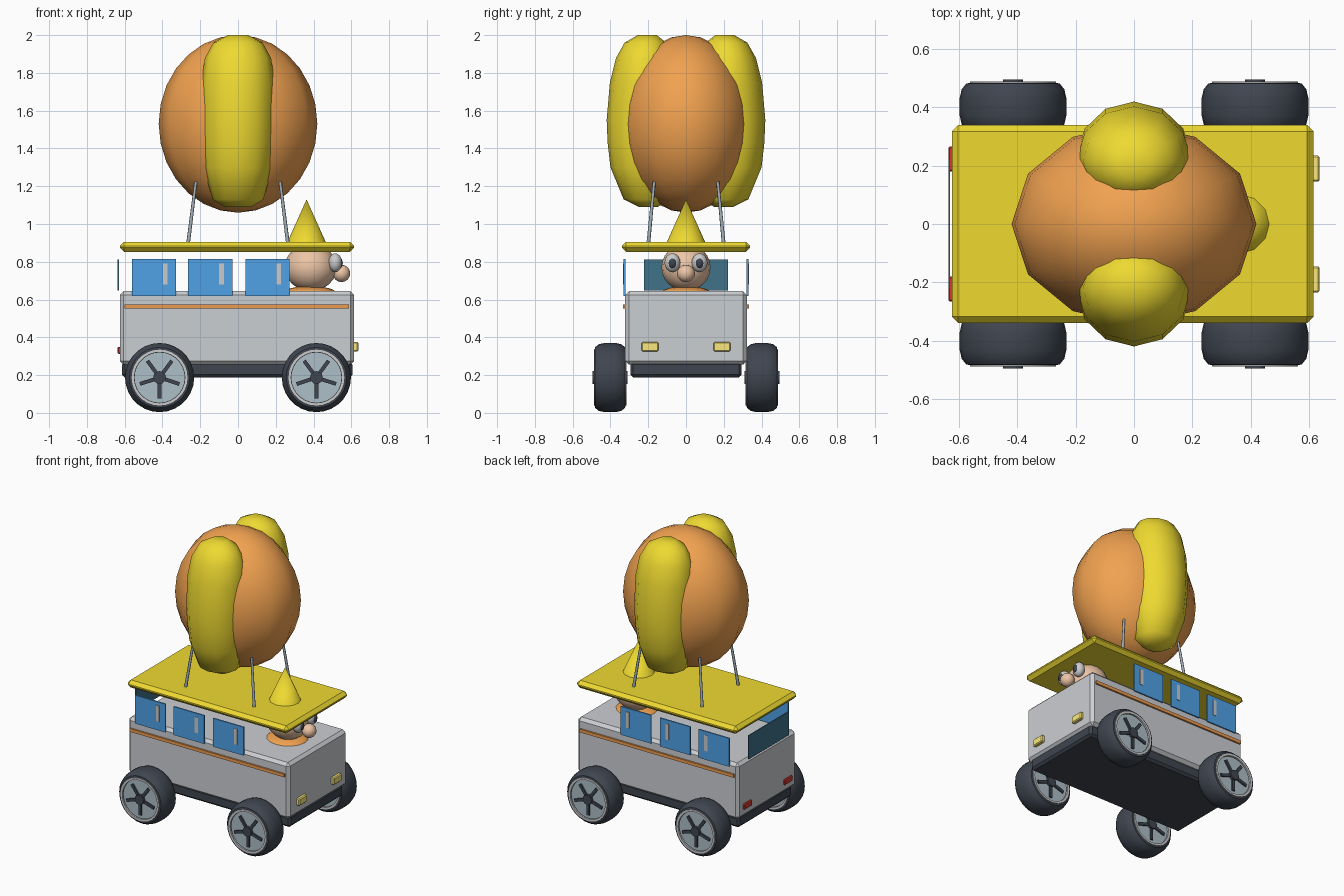
import bpy, bmesh, math
from mathutils import Vector, Matrix

if "Cube" in bpy.data.objects:
    bpy.data.objects.remove(bpy.data.objects["Cube"])

COL = {"yellow": (0.86, 0.70, 0.03), "orange": (0.88, 0.36, 0.08), "dark": (0.05, 0.06, 0.08),
       "blue": (0.08, 0.36, 0.80), "skin": (0.85, 0.56, 0.38), "white": (0.88, 0.88, 0.86),
       "rim": (0.42, 0.52, 0.58), "red": (0.7, 0.04, 0.03), "glass": (0.05, 0.17, 0.25),
       "body": (0.60, 0.62, 0.65), "steel": (0.35, 0.42, 0.46), "lamp": (0.95, 0.8, 0.2),
       "stripe": (0.85, 0.33, 0.08)}
MATS = {}


def finish(name, bm, col, angle=40):
    bmesh.ops.recalc_face_normals(bm, faces=bm.faces)
    me = bpy.data.meshes.new(name)
    bm.to_mesh(me)
    bm.free()
    ob = bpy.data.objects.new(name, me)
    bpy.context.collection.objects.link(ob)
    if col not in MATS:
        MATS[col] = bpy.data.materials.new(col)
        MATS[col].diffuse_color = (*COL[col], 1)
    me.materials.append(MATS[col])
    if angle:
        bpy.ops.object.select_all(action='DESELECT')
        ob.select_set(True)
        bpy.context.view_layer.objects.active = ob
        bpy.ops.object.shade_smooth_by_angle(angle=math.radians(angle))
    return ob


def box(name, lo, hi, col, bevel=0):
    bm = bmesh.new()
    lo, hi = Vector(lo), Vector(hi)
    m = Matrix.Translation((lo + hi) / 2) @ Matrix.Diagonal((*(hi - lo), 1))
    bmesh.ops.create_cube(bm, size=1, matrix=m)
    if bevel:
        bmesh.ops.bevel(bm, geom=bm.edges[:], offset=bevel, segments=1, affect='EDGES')
    return finish(name, bm, col, 0)


def ball(name, c, r, col, u=16, v=12):
    bm = bmesh.new()
    m = Matrix.Translation(c) @ Matrix.Diagonal((*r, 1))
    bmesh.ops.create_uvsphere(bm, u_segments=u, v_segments=v, radius=1, matrix=m)
    return finish(name, bm, col, 75)


def rod(name, a, b, r1, r2, col, n=8):
    bm = bmesh.new()
    a, b = Vector(a), Vector(b)
    m = Matrix.Translation((a + b) / 2) @ (b - a).to_track_quat('Z', 'Y').to_matrix().to_4x4()
    bmesh.ops.create_cone(bm, cap_ends=True, segments=n, radius1=r1, radius2=r2,
                          depth=(b - a).length, matrix=m)
    return finish(name, bm, col, 50)


def skin_rings(bm, rings, closed):
    n = len(rings[0])
    pairs = list(zip(rings, rings[1:])) + ([(rings[-1], rings[0])] if closed else [])
    for p, q in pairs:
        for i in range(n):
            bm.faces.new((p[i], p[(i + 1) % n], q[(i + 1) % n], q[i]))
    if not closed:
        bm.faces.new(rings[0])
        bm.faces.new(rings[-1])


def lathe_y(name, profile, c, col, n=28, closed=False):
    bm = bmesh.new()
    rings = [[bm.verts.new((c[0] + r * math.cos(math.tau * i / n), c[1] + y,
                            c[2] + r * math.sin(math.tau * i / n))) for i in range(n)]
             for r, y in profile]
    skin_rings(bm, rings, closed)
    return finish(name, bm, col)


# Body, chassis and roof
box("body", (-.625, -.322, .255), (.615, .322, .645), "body", .02)
box("chassis", (-.613, -.295, .187), (.605, .295, .27), "dark", .015)
box("roof", (-.625, -.34, .853), (.615, .34, .906), "yellow", .022)

# Side stripes, windows and handles
for s, side in ((-1, "front"), (1, "back")):
    box(f"{side}_stripe", (-.6, s * .328 - .006, .552), (.587, s * .328 + .006, .574), "stripe")
    for k, x in enumerate((-.445, -.147, .156)):
        box(f"{side}_window_{k}", (x - .117, s * .326 - .005, .618),
            (x + .117, s * .326 + .005, .815), "blue")
        box(f"{side}_window_glint_{k}", (x + .047, s * .331 - .003, .68),
            (x + .072, s * .331 + .003, .79), "white")
    # Lamps at both ends
    box(f"{side}_headlight", (.605, s * .19 - .045, .325), (.637, s * .19 + .045, .375), "lamp", .006)
    box(f"{side}_tail_light", (-.637, s * .223 - .043, .312), (-.615, s * .223 + .043, .35), "red", .005)
box("rear_window", (-.637, -.222, .648), (-.631, .222, .812), "glass")

# Wheels with a rim on both faces
TYRE = [(.12, -.066), (.145, -.082), (.16, -.08), (.176, -.06), (.183, -.03),
        (.183, .03), (.176, .06), (.16, .08), (.145, .082), (.12, .066)]
for wx in (-.415, .415):
    for s in (-1, 1):
        tag = ("rear" if wx < 0 else "fore") + ("_right" if s < 0 else "_left")
        c = Vector((wx, s * .402, .187))
        lathe_y(f"{tag}_tyre", TYRE, c, "dark", closed=True)
        lathe_y(f"{tag}_rim", [(.135, -.074), (.135, .074)], c, "rim")
        lathe_y(f"{tag}_hub", [(.034, -.093), (.034, .093)], c, "dark", 12)
        for f, face in ((-1, "a"), (1, "b")):
            lathe_y(f"{tag}_ring_{face}", [(.134, f * .07), (.134, f * .086),
                                           (.148, f * .086), (.148, f * .07)], c, "white", closed=True)
            bm = bmesh.new()
            for k in range(5):
                m = (Matrix.Translation(c + Vector((0, f * .077, 0)))
                     @ Matrix.Rotation(math.tau * k / 5 + math.pi / 2, 4, 'Y')
                     @ Matrix.Translation((.06, 0, 0)) @ Matrix.Diagonal((.1, .014, .02, 1)))
                bmesh.ops.create_cube(bm, size=1, matrix=m)
            finish(f"{tag}_spokes_{face}", bm, "dark", 0)

# Driver
ball("driver_head", (.385, 0, .77), (.138, .13, .125), "skin")
ball("driver_collar", (.38, 0, .635), (.14, .13, .036), "orange")
ball("driver_nose", (.548, 0, .738), (.046, .048, .046), "skin", 12, 8)
for s, side in ((-1, "right"), (1, "left")):
    ball(f"{side}_eye", (.515, s * .072, .795), (.036, .042, .05), "white", 12, 8)
    ball(f"{side}_pupil", (.535, s * .072, .793), (.021, .024, .03), "dark", 10, 8)
rod("pointed_hat", (.363, 0, .87), (.363, 0, 1.13), .117, 0, "yellow", 12)

# Balloon with two bulging panels
ball("balloon", (0, 0, 1.53), (.42, .345, .47), "orange", 12, 14)
# Panel levels: z, centre y, half depth, half width
LEVELS = [(1.09, .20, .05, .07), (1.13, .21, .12, .135), (1.3, .22, .18, .182), (1.43, .23, .185, .192),
          (1.55, .235, .185, .195), (1.75, .225, .178, .195), (1.88, .22, .15, .175),
          (1.96, .215, .11, .13), (2.0, .205, .05, .055)]
for s, side in ((-1, "front"), (1, "back")):
    bm = bmesh.new()
    rings = [[bm.verts.new((w * math.cos(math.tau * i / 12), s * (y + d * math.sin(math.tau * i / 12)), z))
              for i in range(12)] for z, y, d, w in LEVELS]
    skin_rings(bm, rings, False)
    finish(f"{side}_balloon_panel", bm, "yellow", 75)

# Struts between roof and balloon
for sx in (-1, 1):
    for sy in (-1, 1):
        rod(f"strut_{sx}_{sy}", (sx * .265, sy * .2, .89), (sx * .223, sy * .168, 1.225),
            .01, .008, "steel")

for m in bpy.data.materials:
    if m.users and not m.is_grease_pencil:
        m.use_nodes = True
        m.node_tree.nodes["Principled BSDF"].inputs["Base Color"].default_value = m.diffuse_color
